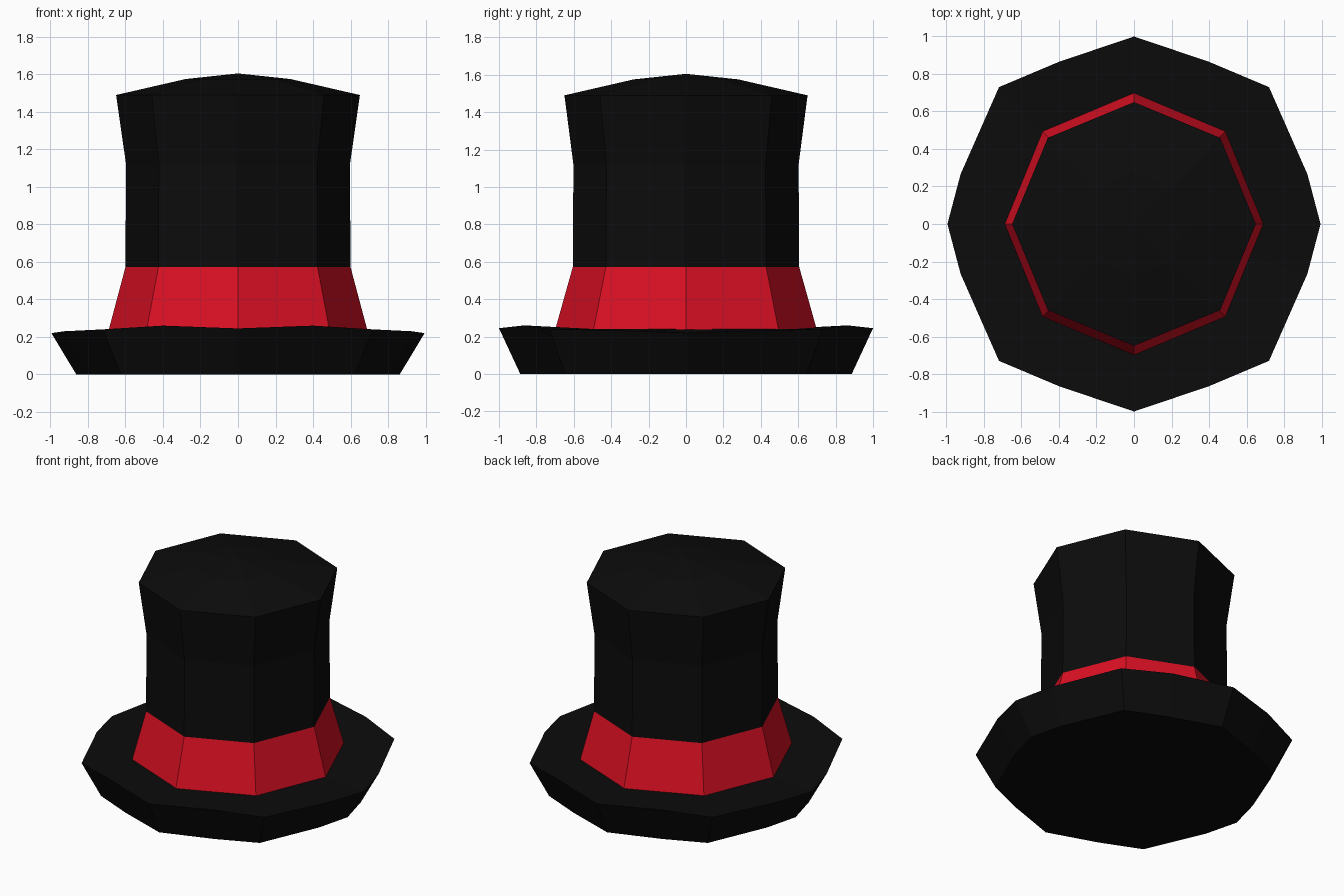
import bpy
import bmesh
from math import cos, sin, pi

cube = bpy.data.objects.get("Cube")
if cube:
    bpy.data.objects.remove(cube)


def make_material(name, color):
    mat = bpy.data.materials.new(name)
    mat.use_nodes = True
    mat.diffuse_color = color
    bsdf = mat.node_tree.nodes["Principled BSDF"]
    bsdf.inputs["Base Color"].default_value = color
    bsdf.inputs["Roughness"].default_value = 0.8
    return mat


black = make_material("black felt", (0.0035, 0.0035, 0.0035, 1))
red = make_material("red ribbon", (0.7, 0.005, 0.017, 1))


def octagon(rx, ry, z):
    return [(rx * cos(i * pi / 4), ry * sin(i * pi / 4), z) for i in range(8)]


def loft(name, rings, mat, cap_bottom=False, apex=None):
    """Bridge equal-length rings from bottom to top, optionally closing the ends."""
    bm = bmesh.new()
    loops = [[bm.verts.new(p) for p in ring] for ring in rings]
    n = len(loops[0])
    for low, high in zip(loops, loops[1:]):
        for i in range(n):
            j = (i + 1) % n
            bm.faces.new((low[i], low[j], high[j], high[i]))
    if cap_bottom:
        bm.faces.new(loops[0][::-1])
    if apex is not None:
        tip = bm.verts.new((0, 0, apex))
        for i in range(n):
            bm.faces.new((loops[-1][i], loops[-1][(i + 1) % n], tip))
    mesh = bpy.data.meshes.new(name)
    bm.to_mesh(mesh)
    bm.free()
    mesh.materials.append(mat)
    obj = bpy.data.objects.new(name, mesh)
    bpy.context.collection.objects.link(obj)
    return obj


# Brim outline: one quarter, mirrored around both axes
quarter = [(0.995, 0, 0.22), (0.925, 0.265, 0.23), (0.72, 0.73, 0.24), (0.4, 0.865, 0.26)]
front = (0, 1, 0.245)
half = quarter + [front] + [(-x, y, z) for x, y, z in quarter[::-1]]
outline = half + [(x, -y, z) for x, y, z in half[-2:0:-1]]

base = [(x * 0.867, y * 0.886, 0) for x, y, z in outline]
inner = [(x * 0.66, y * 0.66, 0.24) for x, y, z in outline]
loft("brim", [base, outline, inner], black, cap_bottom=True, apex=0.24)

# Tapered ribbon band
loft("hat_band", [octagon(0.69, 0.7, 0.235), octagon(0.6, 0.605, 0.573)], red)

# Flared crown with a shallow domed top
crown_rings = [octagon(0.6, 0.605, 0.573), octagon(0.597, 0.602, 1.12),
               octagon(0.65, 0.65, 1.49), octagon(0.28, 0.28, 1.575)]
loft("crown", crown_rings, black, apex=1.605)
